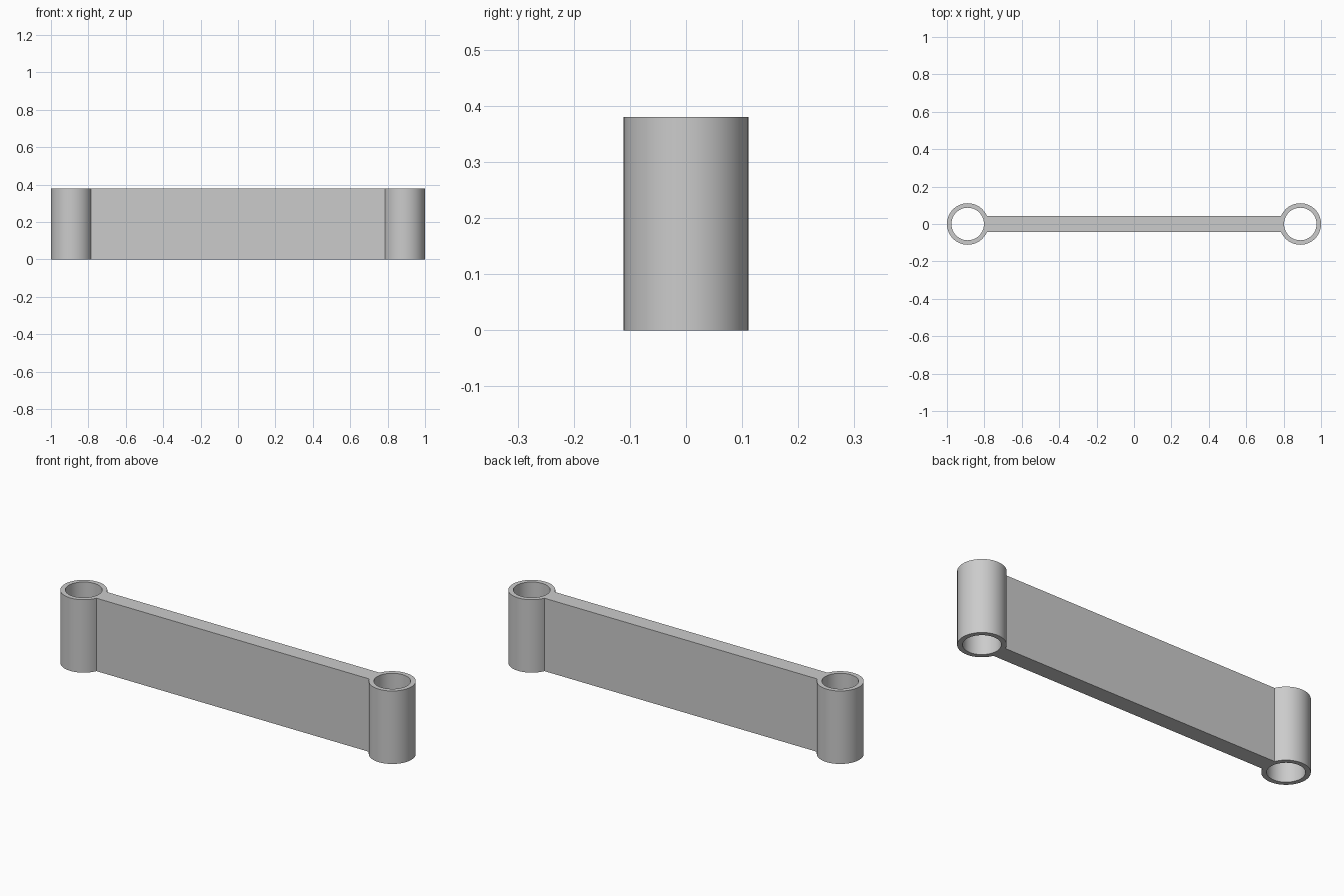
import bpy
import bmesh
from math import cos, sin, pi, radians

cube = bpy.data.objects.get("Cube")
if cube:
    bpy.data.objects.remove(cube, do_unlink=True)

HEIGHT = 0.38
OUTER, INNER = 0.111, 0.087
CENTRE = 1 - OUTER          # distance of each sleeve axis from the middle
SEGMENTS = 64
JOIN = 4                    # segments on each side of the bar's centre line

grey = bpy.data.materials.new("light_grey")
grey.use_nodes = True
colour = (0.6, 0.6, 0.6, 1)
grey.diffuse_color = colour
grey.node_tree.nodes["Principled BSDF"].inputs["Base Color"].default_value = colour

bm = bmesh.new()


def circle(side, radius):
    """Ring of points whose first point faces the middle of the link."""
    return [bm.verts.new((side * (CENTRE - radius * cos(t)), radius * sin(t), 0))
            for t in (2 * pi * i / SEGMENTS for i in range(SEGMENTS))]


# Flat sleeve rings at both ends
joints = []
for side in (-1, 1):
    outer, inner = circle(side, OUTER), circle(side, INNER)
    for i in range(SEGMENTS):
        j = (i + 1) % SEGMENTS
        bm.faces.new((outer[i], outer[j], inner[j], inner[i]))
    joints.append([outer[i] for i in range(-JOIN, JOIN + 1)])

# Flat bar joining the sleeves
bm.faces.new(joints[0] + joints[1][::-1])

# Raise the whole profile into a solid
result = bmesh.ops.extrude_face_region(bm, geom=bm.faces[:], use_keep_orig=True)
top = [v for v in result["geom"] if isinstance(v, bmesh.types.BMVert)]
bmesh.ops.translate(bm, verts=top, vec=(0, 0, HEIGHT))
bmesh.ops.recalc_face_normals(bm, faces=bm.faces[:])

mesh = bpy.data.meshes.new("link_arm")
bm.to_mesh(mesh)
bm.free()
mesh.materials.append(grey)
link = bpy.data.objects.new("link_arm", mesh)
bpy.context.collection.objects.link(link)

# Smooth sleeves with crisp rims and corners
bpy.ops.object.select_all(action="DESELECT")
link.select_set(True)
bpy.context.view_layer.objects.active = link
bpy.ops.object.shade_smooth_by_angle(angle=radians(30))
